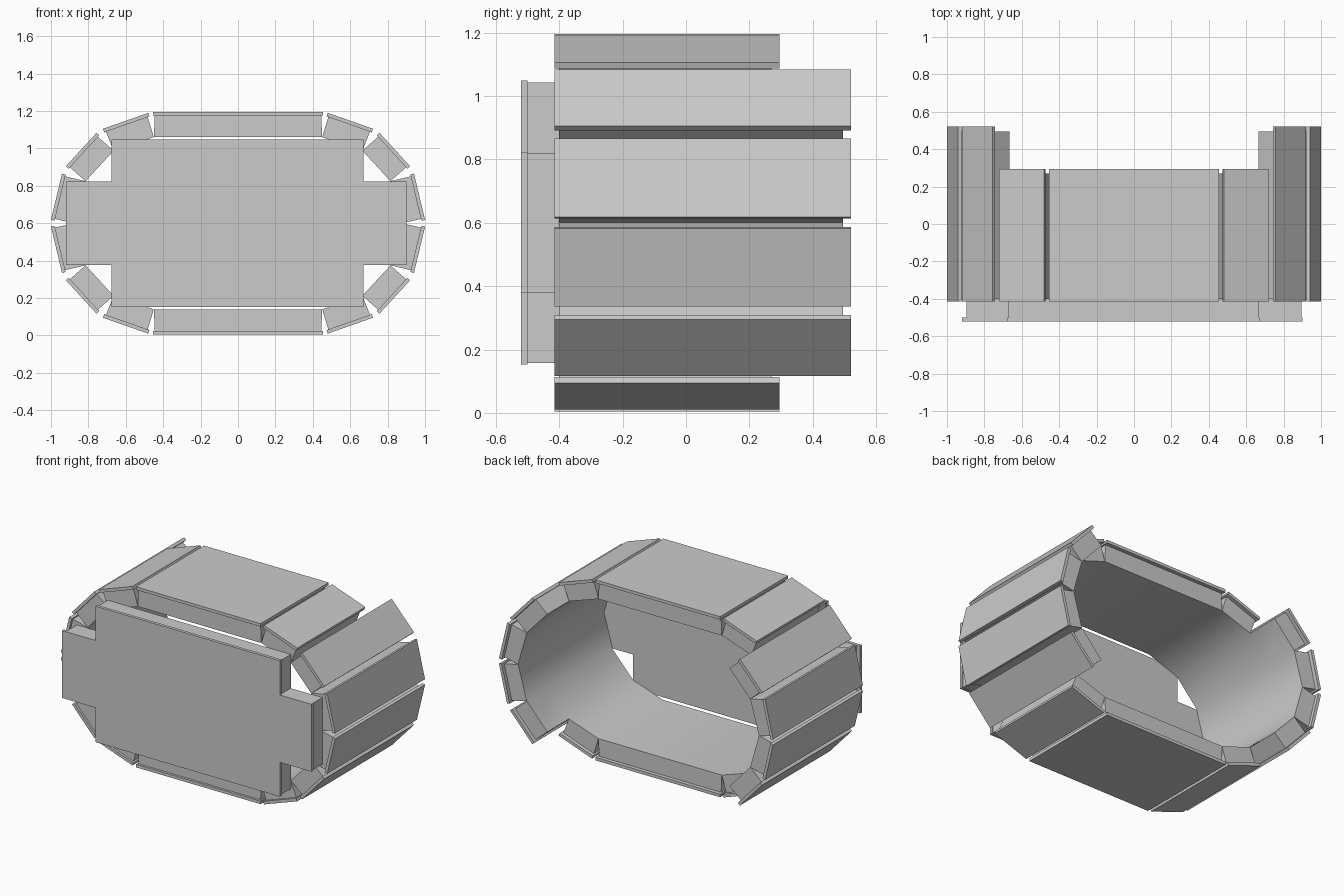
import bpy
import bmesh
from mathutils import Vector

if "Cube" in bpy.data.objects:
    bpy.data.objects.remove(bpy.data.objects["Cube"], do_unlink=True)

MID_Z = 0.6
FRONT, SHORT, LONG = -0.4, 0.27, 0.495   # block extents along y

grey = bpy.data.materials.new("light_grey")
grey.use_nodes = True
colour = (0.6, 0.6, 0.6, 1)
grey.diffuse_color = colour
grey.node_tree.nodes["Principled BSDF"].inputs["Base Color"].default_value = colour


def finish(name, bm):
    mesh = bpy.data.meshes.new(name)
    bm.to_mesh(mesh)
    bm.free()
    mesh.materials.append(grey)
    obj = bpy.data.objects.new(name, mesh)
    bpy.context.collection.objects.link(obj)
    return obj


def prism(name, outline, y0, y1, open_side=False):
    """Extrude an x-z outline along y; open_side leaves out the first side."""
    bm = bmesh.new()
    a = [bm.verts.new((x, y0, z)) for x, z in outline]
    b = [bm.verts.new((x, y1, z)) for x, z in outline]
    bm.faces.new(a)
    bm.faces.new(b)
    n = len(outline)
    for i in range(1 if open_side else 0, n):
        j = (i + 1) % n
        bm.faces.new((a[i], a[j], b[j], b[i]))
    bmesh.ops.recalc_face_normals(bm, faces=bm.faces[:])
    return finish(name, bm)


def panel(name, inner, outer, back, sx, sz):
    """Cover plate plus the tapered block that carries it."""
    p, q = Vector(outer[0]), Vector(outer[1])
    along = (q - p).normalized()
    inward = Vector((along.y, -along.x)) * 0.02
    place = lambda pts: [(sx * v[0], MID_Z + sz * (v[1] - MID_Z)) for v in pts]
    plate = [p, q, q + inward, p + inward]
    block = [inner[0], inner[1], q + inward - along * 0.01, p + inward + along * 0.01]
    prism(name + "_plate", place(plate), FRONT - 0.015, back + 0.025, False)
    prism(name + "_block", place(block), FRONT, back, True)


# Panels around the ring
inner = [(0.45, 1.06), (0.665, 0.988), (0.815, 0.825), (0.878, MID_Z)]
outer = [((0.48, 1.19), (0.722, 1.105)),
         ((0.757, 1.083), (0.92, 0.905)),
         ((0.941, 0.865), (1.0, 0.618))]
for level, sz in (("upper", 1), ("lower", -1)):
    panel(level + "_centre", [(-0.45, 1.06), (0.45, 1.06)],
          [(-0.455, 1.195), (0.455, 1.195)], SHORT, 1, sz)
    for side, sx in (("left", 1), ("right", -1)):
        for i, part in enumerate(("shoulder", "corner", "side")):
            panel(f"{level}_{side}_{part}", inner[i:i + 2], outer[i],
                  SHORT if i == 0 else LONG, sx, sz)

# Smooth inner lining, longer at the sides
quarter = inner[:]
half = quarter + [(x, 2 * MID_Z - z) for x, z in quarter[-2::-1]]
loop = half + [(-x, z) for x, z in half[::-1]]
bm = bmesh.new()
rows = [[bm.verts.new((x, y, z)) for x, z in loop] for y in (FRONT, SHORT, LONG)]
for r in range(2):
    for i in range(len(loop)):
        j = (i + 1) % len(loop)
        if r == 1 and min(abs(loop[i][0]), abs(loop[j][0])) < 0.5:
            continue
        bm.faces.new((rows[r][i], rows[r][j], rows[r + 1][j], rows[r + 1][i]))
bmesh.ops.delete(bm, geom=[v for v in bm.verts if not v.link_faces], context="VERTS")
for f in bm.faces:
    f.normal_update()
    f.smooth = True
    c = f.calc_center_median()
    if f.normal.dot(Vector((-c.x, 0, MID_Z - c.z))) < 0:
        f.normal_flip()
finish("inner_lining", bm)


# Cross-shaped front cover
def cross(arm_l, body_l, body_r, arm_r, half_body, half_arm):
    top = [(arm_l, half_arm), (body_l, half_arm), (body_l, half_body),
           (body_r, half_body), (body_r, half_arm), (arm_r, half_arm)]
    pts = top + [(x, -z) for x, z in top[::-1]]
    return [(x, MID_Z + z) for x, z in pts]


prism("front_cover_plate", cross(-0.92, -0.675, 0.67, 0.9, 0.448, 0.222), -0.52, -0.5)
prism("front_cover_body", cross(-0.895, -0.67, 0.665, 0.895, 0.443, 0.22), -0.5, FRONT)
